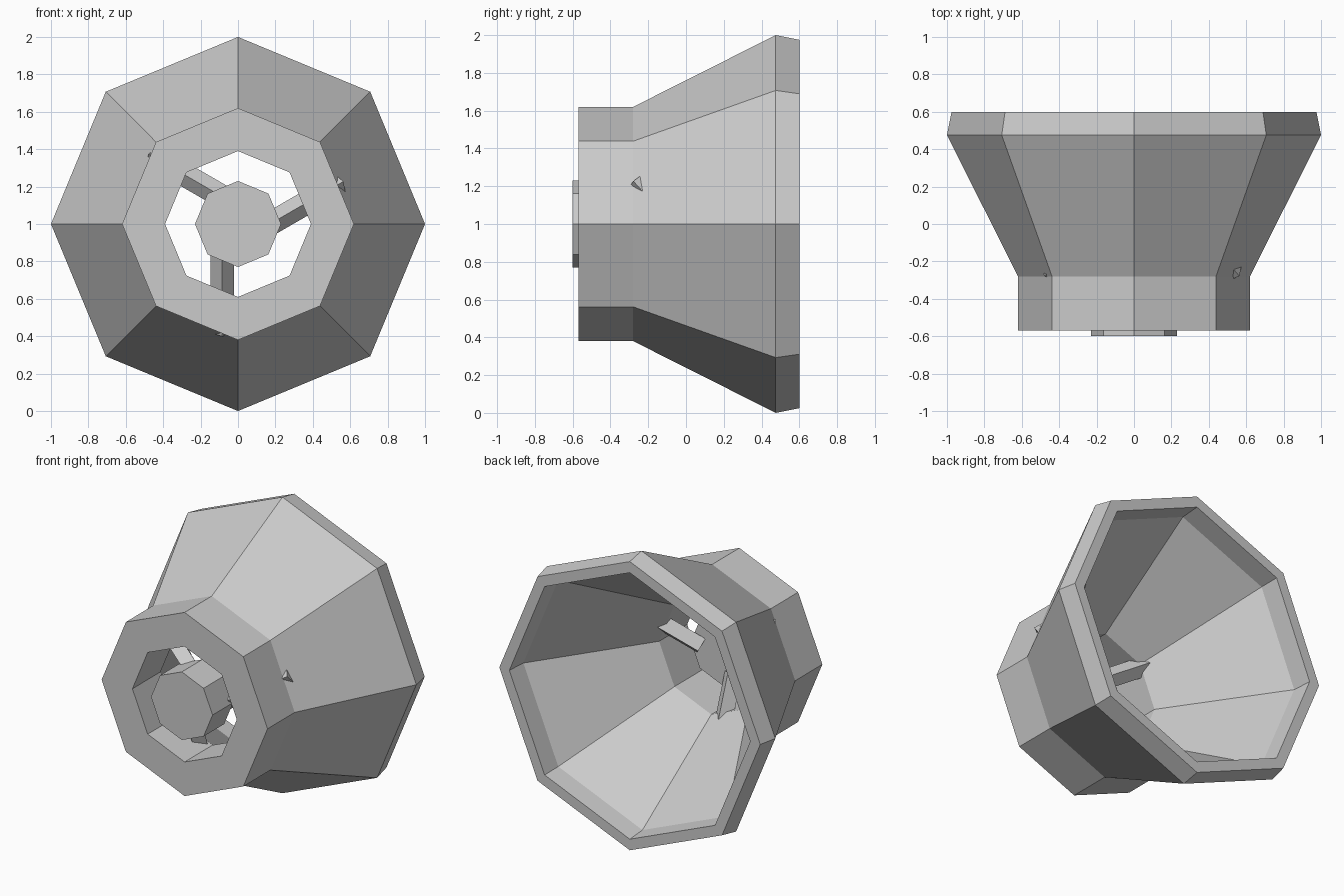
import bpy, bmesh, math
from mathutils import Matrix, Vector

SIDES = 8
CENTRE_Z = 1.0

if "Cube" in bpy.data.objects:
    bpy.data.objects.remove(bpy.data.objects["Cube"], do_unlink=True)

GREY = (0.6, 0.6, 0.6, 1.0)
grey = bpy.data.materials.new("plain_grey")
grey.use_nodes = True
grey.diffuse_color = GREY
grey.node_tree.nodes["Principled BSDF"].inputs["Base Color"].default_value = GREY


def finish(name, bm):
    """Turn a bmesh into a flat-shaded grey object."""
    bmesh.ops.recalc_face_normals(bm, faces=bm.faces[:])
    mesh = bpy.data.meshes.new(name)
    bm.to_mesh(mesh)
    bm.free()
    mesh.materials.append(grey)
    obj = bpy.data.objects.new(name, mesh)
    bpy.context.collection.objects.link(obj)
    return obj


def lathe(name, profile, closed):
    """Sweep (radius, y) points round the horizontal axis."""
    bm = bmesh.new()
    rings = []
    for radius, y in profile:
        ring = []
        for i in range(SIDES):
            a = math.tau * i / SIDES
            ring.append(bm.verts.new((radius * math.cos(a), y,
                                      CENTRE_Z + radius * math.sin(a))))
        rings.append(ring)
    pairs = list(zip(rings, rings[1:]))
    if closed:
        pairs.append((rings[-1], rings[0]))
    else:
        bm.faces.new(rings[0])
        bm.faces.new(rings[-1])
    for r0, r1 in pairs:
        for i in range(SIDES):
            j = (i + 1) % SIDES
            bm.faces.new((r0[i], r0[j], r1[j], r1[i]))
    return finish(name, bm)


# Flared shell: collar, outer flare, rim, and the hollow inside
lathe("flared_shell", [(0.62, -0.57), (0.62, -0.28), (1.0, 0.475), (0.975, 0.6),
                       (0.90, 0.6), (0.89, 0.465), (0.39, -0.27), (0.39, -0.57)], True)

# Hub floating in the front opening
lathe("centre_hub", [(0.23, -0.6), (0.23, -0.38)], False)

# Three slanted diamond-section struts, set off-centre like a pinwheel
SLANT = math.radians(20)
OFFSET = 0.085
HALF_WIDTH = 0.0625
START, END = 0.13, 0.58
for n in range(3):
    a = math.radians(30 + 120 * n)
    out = Vector((math.cos(a), 0, math.sin(a)))
    side = Vector((math.sin(a), 0, -math.cos(a)))
    axis = out * math.cos(SLANT) + Vector((0, math.sin(SLANT), 0))
    across = axis.cross(side)
    y_mid = -0.22 - (END - START) / 2 * math.tan(SLANT)
    middle = out * (START + END) / 2 + side * OFFSET + Vector((0, y_mid, CENTRE_Z))
    frame = Matrix((side, across, axis)).transposed().to_4x4()
    bm = bmesh.new()
    bmesh.ops.create_cone(bm, cap_ends=True, segments=4,
                          radius1=HALF_WIDTH, radius2=HALF_WIDTH,
                          depth=(END - START) / math.cos(SLANT),
                          matrix=Matrix.Translation(middle) @ frame)
    finish(f"strut_{n + 1}", bm)
